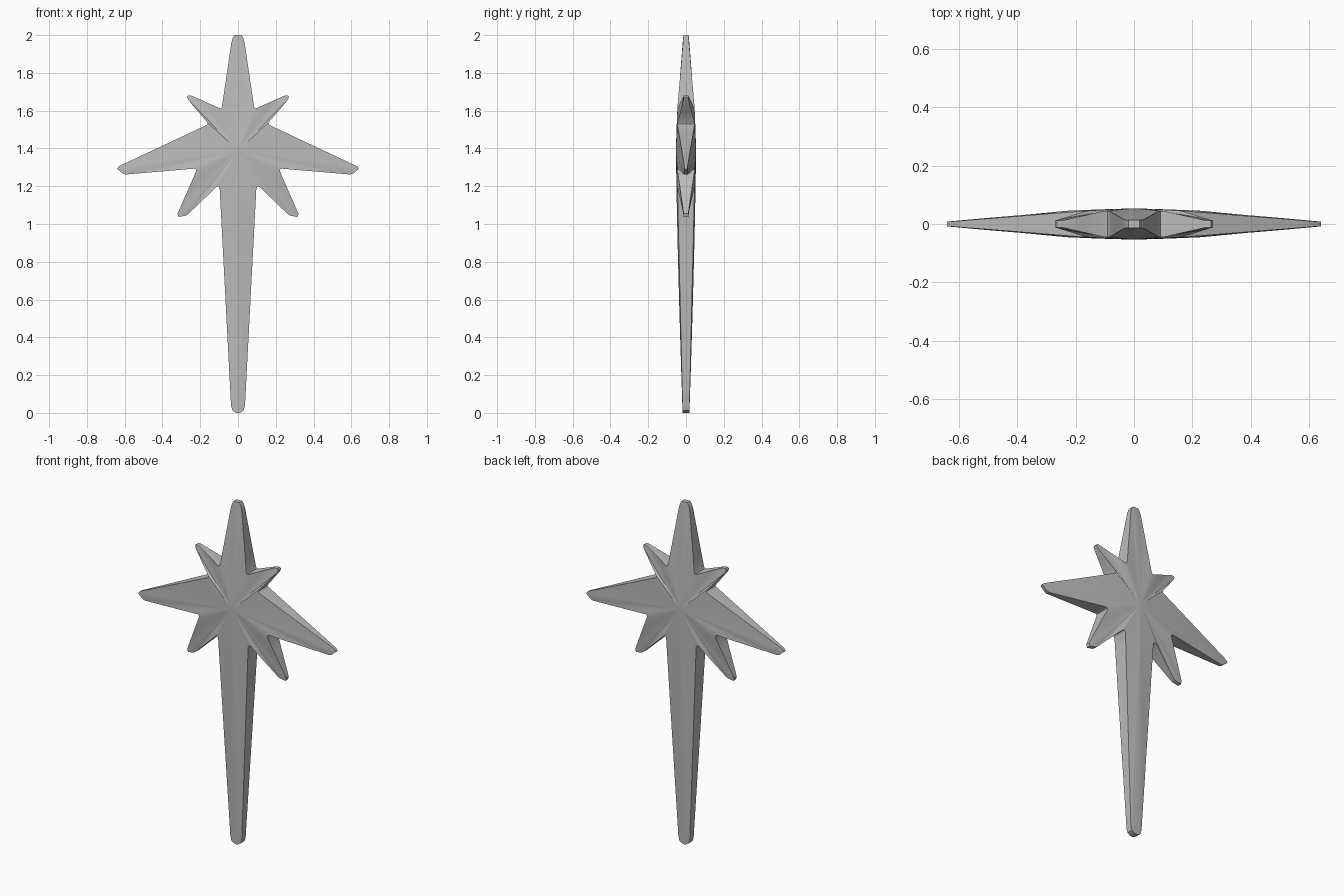
import bpy, bmesh, math
from mathutils import Vector

cube = bpy.data.objects.get("Cube")
if cube:
    bpy.data.objects.remove(cube)

CENTRE = Vector((0, 0, 1.39))
CENTRE_HALF = 0.053      # half thickness at the hub
VALLEY = 0.045           # half thickness between rays
RINGS = 14

# Half outline from top to bottom: x, z, half thickness
half = [
    (0.018, 2.0, 0.014), (0.028, 1.985, 0.014), (0.035, 1.96, 0.016),        # top ray
    (0.085, 1.622, VALLEY), (0.09, 1.612, VALLEY), (0.10, 1.614, VALLEY),
    (0.245, 1.679, 0.012), (0.264, 1.68, 0.012), (0.27, 1.672, 0.012), (0.262, 1.655, 0.014),
    (0.162, 1.537, VALLEY), (0.16, 1.53, VALLEY), (0.168, 1.523, VALLEY),
    (0.63, 1.306, 0.008), (0.64, 1.292, 0.008), (0.61, 1.267, 0.01), (0.595, 1.262, 0.01),  # side ray
    (0.232, 1.293, VALLEY), (0.222, 1.288, VALLEY), (0.222, 1.278, VALLEY),
    (0.32, 1.055, 0.012), (0.315, 1.037, 0.012), (0.275, 1.045, 0.013), (0.26, 1.056, 0.014),
    (0.115, 1.195, VALLEY), (0.105, 1.2, VALLEY), (0.097, 1.187, VALLEY),
    (0.037, 0.04, 0.018), (0.03, 0.013, 0.018), (0.013, 0.002, 0.018), (0.005, 0, 0.018),  # long ray
]
corners = half + [(-x, z, h) for x, z, h in reversed(half)]

# Split long outline edges evenly
outline = []
for a, b in zip(corners, corners[1:] + corners[:1]):
    a, b = Vector(a), Vector(b)
    n = max(1, math.ceil((b - a).xy.length / 0.08))
    outline += [a.lerp(b, i / n) for i in range(n)]
count = len(outline)

bm = bmesh.new()


def domed_face(side):
    """Star-shaped face that swells towards the hub; returns its rim."""
    hub = bm.verts.new(CENTRE + Vector((0, side * CENTRE_HALF, 0)))
    previous = None
    for r in range(1, RINGS + 1):
        s = r / RINGS
        ring = []
        for x, z, h in outline:
            y = CENTRE_HALF + (h - CENTRE_HALF) * s ** 1.35
            ring.append(bm.verts.new((x * s, side * y, CENTRE.z + (z - CENTRE.z) * s)))
        for i in range(count):
            j = (i + 1) % count
            if previous:
                bm.faces.new((previous[i], ring[i], ring[j], previous[j]))
            else:
                bm.faces.new((hub, ring[i], ring[j]))
        previous = ring
    return previous


front, back = domed_face(-1), domed_face(1)
for i in range(count):
    j = (i + 1) % count
    bm.faces.new((front[i], back[i], back[j], front[j]))
bmesh.ops.recalc_face_normals(bm, faces=bm.faces)

mesh = bpy.data.meshes.new("star")
bm.to_mesh(mesh)
bm.free()
star = bpy.data.objects.new("star", mesh)
bpy.context.collection.objects.link(star)

# Plain grey finish
grey = bpy.data.materials.new("grey")
grey.use_nodes = True
colour = (0.5, 0.5, 0.5, 1)
grey.diffuse_color = colour
grey.node_tree.nodes["Principled BSDF"].inputs["Base Color"].default_value = colour
mesh.materials.append(grey)

bpy.ops.object.select_all(action="DESELECT")
star.select_set(True)
bpy.context.view_layer.objects.active = star
bpy.ops.object.shade_smooth_by_angle(angle=math.radians(35))
